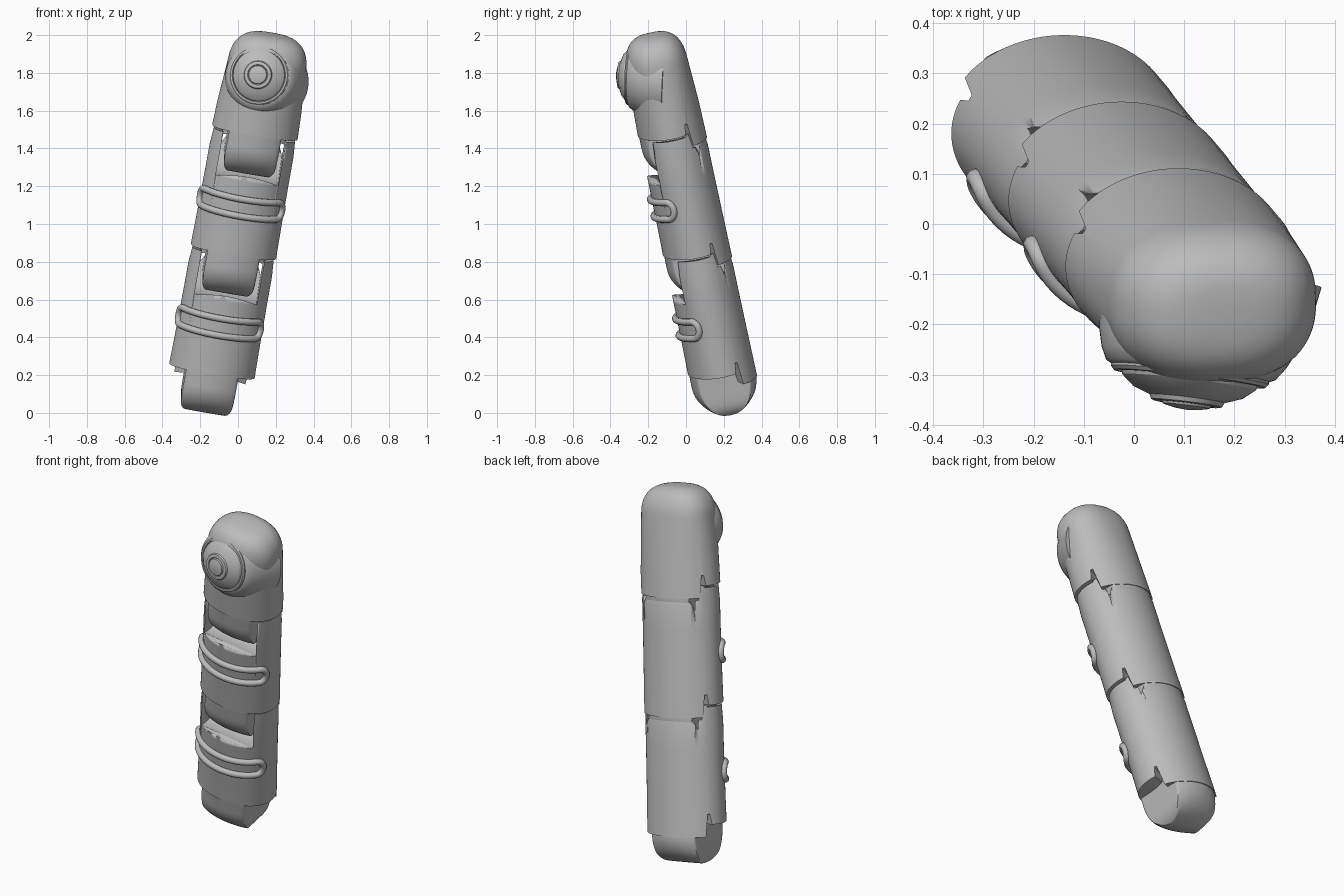
import bpy, bmesh, math
from mathutils import Matrix, Vector

cube = bpy.data.objects.get("Cube")
if cube:
    bpy.data.objects.remove(cube, do_unlink=True)

# Leaning finger frame: u across, v to the back, w along the finger
W = Vector((0.18, -0.21, 1)).normalized()
U = (Vector((1, 0, 0)) - W * W.x).normalized()
V = W.cross(U)
FRAME = Matrix((U, V, W)).transposed().to_4x4()
FRAME.translation = Vector((-0.135, 0.185, 0.24))

RU, RV = 0.225, 0.175      # half width and half depth of a segment
PITCH = 0.655              # spacing of the joints
N = 96

grey = bpy.data.materials.new("plain_grey")
grey.use_nodes = True
grey.diffuse_color = (0.5, 0.5, 0.5, 1)
bsdf = grey.node_tree.nodes["Principled BSDF"]
bsdf.inputs["Base Color"].default_value = (0.5, 0.5, 0.5, 1)
bsdf.inputs["Roughness"].default_value = 0.6


def finish(name, mesh, matrix=FRAME, angle=35):
    ob = bpy.data.objects.new(name, mesh)
    bpy.context.collection.objects.link(ob)
    ob.matrix_world = matrix
    if not mesh.materials:
        mesh.materials.append(grey)
    bpy.ops.object.select_all(action="DESELECT")
    ob.select_set(True)
    bpy.context.view_layer.objects.active = ob
    bpy.ops.object.shade_smooth_by_angle(angle=math.radians(angle))
    return ob


def loft(rings):
    """Skin closed rings of equal length and fan both ends shut."""
    bm = bmesh.new()
    loops = [[bm.verts.new(p) for p in ring] for ring in rings]
    for a, b in zip(loops, loops[1:]):
        for i in range(len(a)):
            j = (i + 1) % len(a)
            bm.faces.new((a[i], a[j], b[j], b[i]))
    for loop in (loops[0], loops[-1]):
        mid = bm.verts.new(sum((v.co for v in loop), Vector()) / len(loop))
        for i in range(len(loop)):
            bm.faces.new((loop[i], loop[(i + 1) % len(loop)], mid))
    bmesh.ops.recalc_face_normals(bm, faces=bm.faces)
    mesh = bpy.data.meshes.new("part")
    bm.to_mesh(mesh)
    bm.free()
    return mesh


def step(a, slit=0.0):
    """Height offset of a joint edge: a lower skirt behind, a slit beside it."""
    s = math.sin(a)
    if s > 0.52:
        return -0.08
    return slit if s > 0.4 else -0.015 * (1 - s * s)


def section(t, scale=1.0, edge=False, slit=0.0, ru=RU, rv=RV, power=1.0):
    ring = []
    for i in range(N):
        a = math.tau * i / N
        c, s = math.cos(a), math.sin(a)
        c = math.copysign(abs(c) ** power, c)
        k = math.copysign(abs(s) ** power, s)
        ring.append(Vector((ru * scale * c, rv * scale * k,
                            t + (step(a, slit) if edge else 0))))
    return ring


def tongue(name, t0):
    """Flat-sided round knuckle hanging under a segment."""
    rings = []
    for i in range(13):
        a = math.pi / 2 * (1 - i / 12) * 0.97
        width = 0.14 - 0.035 * math.sin(a) ** 6
        rings.append([Vector((max(-width, min(width, p.x)), p.y * math.cos(a) * 0.99,
                              t0 - 0.075 - 0.168 * math.sin(a))) for p in section(0)])
    rings.append([p + Vector((0, 0, 0.2)) for p in rings[-1]])
    finish(name, loft(rings), angle=40)


def notch(ob, t1):
    """Cut the front socket that receives the knuckle above."""
    c, r = t1 - 0.075, 0.19
    prof = [(-0.06 - r * math.cos(a), c - r * math.sin(a))
            for a in (math.pi * i / 24 for i in range(25))]
    prof += [(-0.06 + r, t1 + 0.2), (-0.06 - r, t1 + 0.2)]
    cutter = finish("socket_cutter", loft([[Vector((x, y, z)) for y, z in prof]
                                           for x in (-0.168, 0.168)]))
    cutter.hide_render = True
    mod = ob.modifiers.new("socket", "BOOLEAN")
    mod.operation, mod.object, mod.solver = "DIFFERENCE", cutter, "EXACT"
    bpy.context.view_layer.objects.active = ob
    bpy.ops.object.modifier_apply(modifier="socket")
    bpy.data.objects.remove(cutter, do_unlink=True)


def rib(name, t):
    """Long raised loop wrapped around the front of a segment."""
    h, turns = 0.046, 10
    a0, a1 = math.radians(-158), math.radians(-35)
    path = [(a0 + (a1 - a0) * i / 24, -h) for i in range(25)]
    path += [(a1 + 0.2 * math.cos(b), h * math.sin(b))
             for b in (math.pi * (i / turns - 0.5) for i in range(1, turns))]
    path += [(a1 + (a0 - a1) * i / 24, h) for i in range(25)]
    path += [(a0 - 0.2 * math.cos(b), h * math.sin(b))
             for b in (math.pi * (0.5 - i / turns) for i in range(1, turns))]
    curve = bpy.data.curves.new(name, "CURVE")
    curve.dimensions = "3D"
    curve.bevel_depth, curve.bevel_resolution = 0.018, 3
    line = curve.splines.new("POLY")
    line.points.add(len(path) - 1)
    line.use_cyclic_u = True
    for p, (a, z) in zip(line.points, path):
        p.co = ((RU + 0.006) * math.cos(a), (RV + 0.008) * math.sin(a), t + z, 1)
    tmp = bpy.data.objects.new("rib_path", curve)
    mesh = bpy.data.meshes.new_from_object(tmp)
    bpy.data.objects.remove(tmp, do_unlink=True)
    finish(name, mesh, angle=60)


# Two matching segments, each with a knuckle, a socket and a rib
for n, label in enumerate(("lower", "middle")):
    t0 = n * PITCH
    t1 = t0 + PITCH
    body = finish(label + "_segment", loft([
        section(t0, 1.02, True, 0.045), section(t0 + 0.12, 1.01),
        section(t0 + 0.4, 1.0), section(t1 - 0.12, 1.0),
        section(t1 - 0.012, 0.97, True)]))
    notch(body, t1)
    bpy.ops.object.shade_smooth_by_angle(angle=math.radians(35))
    tongue(label + "_knuckle", t0)
    rib(label + "_rib", t0 + 0.26)

# Fingertip with a rounded, slightly square crown
tip = 2 * PITCH
rings = [section(tip, 1.02, True, 0.045), section(tip + 0.12, 1.0)]
for i in range(13):
    a = math.pi / 2 * i / 12 * 0.97
    k = math.cos(a) ** 0.6
    rings.append(section(tip + 0.36 + 0.16 * math.sin(a), ru=0.208 * k,
                         rv=0.163 * k, power=0.85))
finish("fingertip", loft(rings), angle=50)
tongue("fingertip_knuckle", tip)

# Mound and round stepped cap on the front of the fingertip
Z = Vector((-0.12, -0.99, 0.05)).normalized()
X = Vector((1, 0, 0)) - Z * Z.x
X.normalize()
CAP = Matrix((X, Z.cross(X), Z)).transposed().to_4x4()
CAP.translation = Vector((0.112, -0.295, 1.787))


def turned(name, profile, angle, slide=(0, 0)):
    rings = [[Vector((r * math.cos(math.tau * i / 64) - slide[0] * z,
                      r * math.sin(math.tau * i / 64) - slide[1] * z, z))
              for i in range(64)] for r, z in profile]
    finish(name, loft(rings), CAP, angle)


turned("cap_mound", [(0.215, -0.2), (0.212, -0.14), (0.2, -0.07), (0.185, -0.03),
                     (0.17, -0.005), (0.15, 0.005)], 50, (0.12, -0.12))
turned("round_cap", [(0.158, -0.03), (0.158, 0.006), (0.152, 0.013), (0.142, 0.014),
                     (0.138, 0.008), (0.134, 0.02), (0.11, 0.04), (0.075, 0.053),
                     (0.071, 0.062), (0.064, 0.064), (0.054, 0.064), (0.05, 0.06),
                     (0.047, 0.068), (0.025, 0.073), (0.004, 0.075)], 30)
